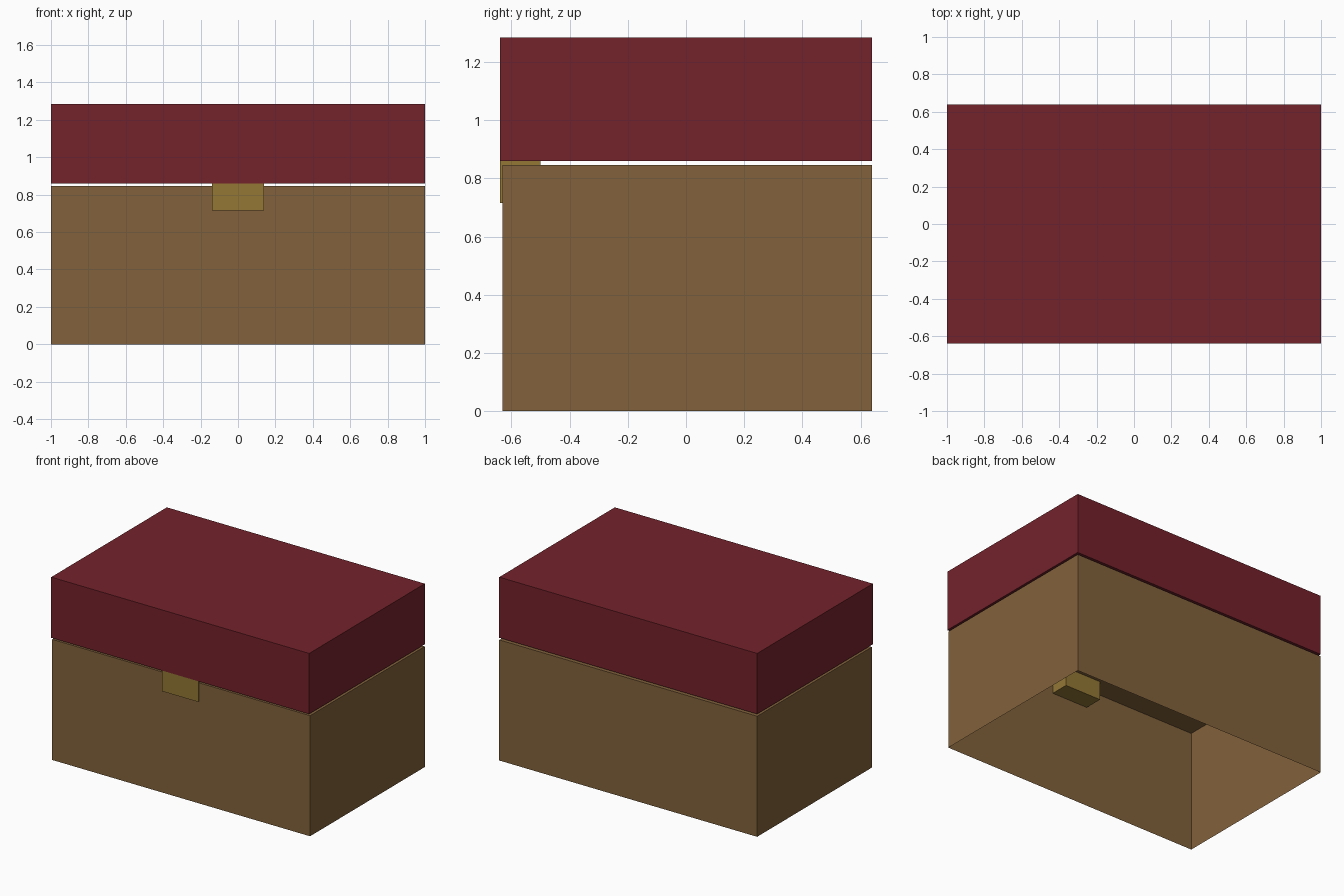
import bpy
import bmesh

if "Cube" in bpy.data.objects:
    bpy.data.objects.remove(bpy.data.objects["Cube"])


def material(name, rgb):
    m = bpy.data.materials.new(name)
    m.diffuse_color = (*rgb, 1.0)
    m.use_nodes = True
    m.node_tree.nodes["Principled BSDF"].inputs["Base Color"].default_value = m.diffuse_color
    return m


def box(name, x, y, z, mat, open_bottom=False):
    """Flat-sided box from (min, max) ranges on each axis."""
    bm = bmesh.new()
    bmesh.ops.create_cube(bm, size=1)
    for v in bm.verts:
        v.co = [(a + b) / 2 + c * (b - a) for c, (a, b) in zip(v.co, (x, y, z))]
    bm.normal_update()
    if open_bottom:
        floor = [f for f in bm.faces if f.normal.z < -0.9]
        bmesh.ops.delete(bm, geom=floor, context='FACES')
    mesh = bpy.data.meshes.new(name)
    bm.to_mesh(mesh)
    bm.free()
    mesh.materials.append(mat)
    obj = bpy.data.objects.new(name, mesh)
    bpy.context.collection.objects.link(obj)
    return obj


wood = material("brown wood", (0.223, 0.122, 0.044))
red = material("dark red", (0.174, 0.016, 0.024))
brass = material("dull brass", (0.292, 0.185, 0.036))

# chest body: hollow underneath, front set slightly back from the lid
box("chest_body", (-1, 1), (-0.63, 0.64), (0, 0.845), wood, open_bottom=True)
# lid floats just above the body
box("chest_lid", (-1, 1), (-0.64, 0.64), (0.86, 1.285), red)
# latch block pokes through the front wall up to the lid
box("latch", (-0.14, 0.14), (-0.64, -0.5), (0.715, 0.86), brass)
